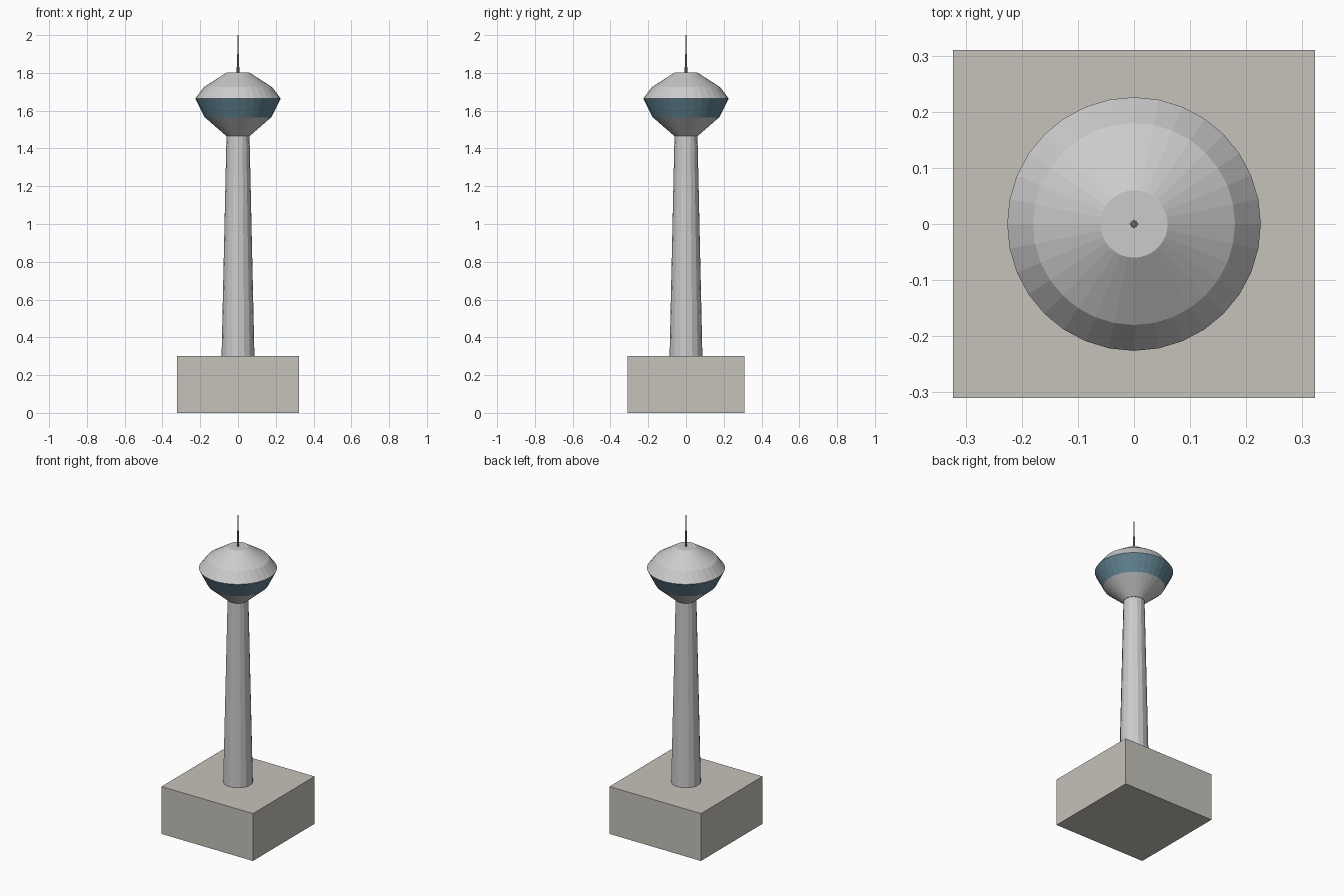
import bpy, bmesh
from math import sin, cos, pi

if "Cube" in bpy.data.objects:
    bpy.data.objects.remove(bpy.data.objects["Cube"])


def material(name, rgb):
    m = bpy.data.materials.new(name)
    m.diffuse_color = (*rgb, 1)
    m.use_nodes = True
    m.node_tree.nodes["Principled BSDF"].inputs["Base Color"].default_value = m.diffuse_color
    return m


def add_object(name, bm, mats):
    bmesh.ops.recalc_face_normals(bm, faces=bm.faces)
    mesh = bpy.data.meshes.new(name)
    bm.to_mesh(mesh)
    bm.free()
    for m in mats:
        mesh.materials.append(m)
    obj = bpy.data.objects.new(name, mesh)
    bpy.context.collection.objects.link(obj)
    return obj


def lathe(name, profile, sides, mats, slots=None):
    """Stack rings of (radius, z), closed at both ends; slots = material per band."""
    bm = bmesh.new()
    rings = [[bm.verts.new((r * cos(2 * pi * i / sides), r * sin(2 * pi * i / sides), z))
              for i in range(sides)] for r, z in profile]
    for k, (a, b) in enumerate(zip(rings, rings[1:])):
        for i in range(sides):
            j = (i + 1) % sides
            f = bm.faces.new((a[i], a[j], b[j], b[i]))
            f.material_index = slots[k] if slots else 0
    bm.faces.new(rings[0][::-1])
    bm.faces.new(rings[-1])
    return add_object(name, bm, mats)


stone = material("stone", (0.56, 0.54, 0.49))
concrete = material("concrete", (0.55, 0.57, 0.57))
cladding = material("cladding", (0.66, 0.66, 0.65))
glass = material("glass", (0.12, 0.23, 0.29))
steel = material("steel", (0.25, 0.26, 0.28))

# Base building
bm = bmesh.new()
bmesh.ops.create_cube(bm, size=1)
for v in bm.verts:
    v.co = (v.co.x * 0.645, v.co.y * 0.62, (v.co.z + 0.5) * 0.302)
add_object("base_building", bm, [stone])

# Tapered shaft
lathe("shaft", [(0.093, 0.001), (0.087, 0.302), (0.061, 1.47)], 16, [concrete])

# Observation pod with a window band
lathe("observation_pod",
      [(0.062, 1.466), (0.176, 1.565), (0.226, 1.664), (0.18, 1.725), (0.06, 1.802)],
      32, [cladding, glass], [0, 1, 0, 0])

# Stepped antenna
lathe("antenna_lower", [(0.007, 1.79), (0.006, 1.9)], 8, [steel])
lathe("antenna_upper", [(0.0035, 1.89), (0.003, 2.0)], 8, [steel])
